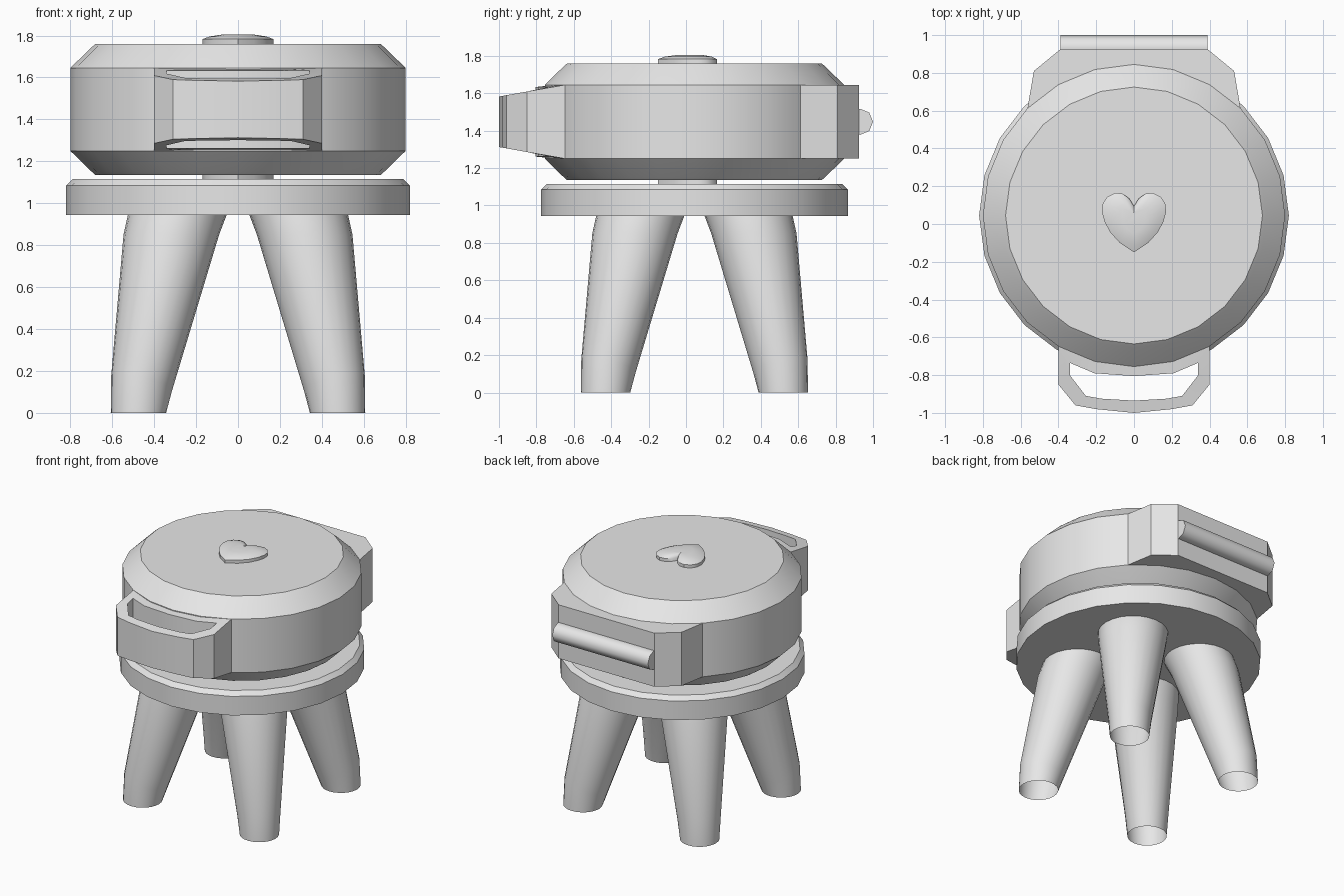
import bpy, bmesh, math
from math import sin, cos, pi

if "Cube" in bpy.data.objects:
    bpy.data.objects.remove(bpy.data.objects["Cube"])

CY = 0.045      # centre line of the round parts
MID = 1.4475    # mirror height of the case

grey = bpy.data.materials.new("light grey")
grey.diffuse_color = (0.8, 0.8, 0.8, 1)
grey.use_nodes = True
grey.node_tree.nodes["Principled BSDF"].inputs["Base Color"].default_value = grey.diffuse_color


def finish(name, bm, angle=30):
    bmesh.ops.recalc_face_normals(bm, faces=bm.faces)
    me = bpy.data.meshes.new(name)
    bm.to_mesh(me)
    bm.free()
    ob = bpy.data.objects.new(name, me)
    bpy.context.collection.objects.link(ob)
    me.materials.append(grey)
    bpy.ops.object.select_all(action='DESELECT')
    ob.select_set(True)
    bpy.context.view_layer.objects.active = ob
    bpy.ops.object.shade_smooth_by_angle(angle=math.radians(angle))
    return ob


def loft(name, rings, caps=(True, True), wrap=False, angle=30):
    """Skin a stack of equal-length point rings."""
    bm = bmesh.new()
    vs = [[bm.verts.new(p) for p in r] for r in rings]
    n = len(vs[0])
    pairs = list(zip(vs, vs[1:])) + ([(vs[-1], vs[0])] if wrap else [])
    for a, b in pairs:
        for i in range(n):
            j = (i + 1) % n
            bm.faces.new((a[i], a[j], b[j], b[i]))
    if caps[0]:
        bm.faces.new(vs[0][::-1])
    if caps[1]:
        bm.faces.new(vs[-1])
    return finish(name, bm, angle)


def circle(r, z, cx=0, cy=CY, n=24):
    return [(cx + r * cos(2 * pi * i / n), cy + r * sin(2 * pi * i / n), z) for i in range(n)]


def mirrored(half):
    """Close a half outline that starts and ends on x = 0."""
    return half + [(-x, y) for x, y in half[-2:0:-1]]


def at(pts, z):
    return [(x, y, z) for x, y in pts]


# round seat
loft("seat", [circle(r, z) for r, z in ((0.82, 0.945), (0.82, 1.085), (0.79, 1.115))])

# round case with chamfered top and bottom
half = [(0.68, 0.3125), (0.70, 0.295), (0.80, 0.1975)]
prof = [(r, MID - h) for r, h in half] + [(r, MID + h) for r, h in half[::-1]]
loft("case", [circle(r, z) for r, z in prof])

# domed hearts above and below the case
heart = mirrored([(0, 0.095), (0.025, 0.135), (0.06, 0.16), (0.10, 0.165), (0.14, 0.145),
                  (0.165, 0.11), (0.17, 0.065), (0.155, 0.01), (0.125, -0.045),
                  (0.075, -0.10), (0, -0.15)])
for name, s in (("top_heart", 1), ("bottom_heart", -1)):
    loft(name, [at([(x * k, 0.03 + (y - 0.03) * k) for x, y in heart], MID + s * h)
                for k, h in ((1, 0.30), (1, 0.335), (0.8, 0.348), (0.45, 0.357))])

# hinge block at the back
block = mirrored([(0, 0.925), (0.39, 0.925), (0.53, 0.81), (0.566, 0.60), (0, 0.5)])
loft("hinge_block", [at(block, MID - 0.1975), at(block, MID + 0.1975)])

# hinge pin
loft("hinge_pin", [[(x, 0.93 + 0.07 * cos(i * pi / 4), MID + 0.07 * sin(i * pi / 4))
                    for i in range(8)] for x in (-0.39, 0.39)], angle=50)

# carry handle: tapering loop with an open slot
outer = mirrored([(0, -1), (0.2, -0.98), (0.31, -0.96), (0.4, -0.85),
                  (0.4, -0.645), (0.2, -0.70), (0, -0.72)])
inner = mirrored([(0, -0.935), (0.17, -0.925), (0.255, -0.91), (0.34, -0.80),
                  (0.34, -0.735), (0.21, -0.79), (0, -0.805)])


def handle_ring(pts, s, inside):
    ring = []
    for i, (x, y) in enumerate(pts):
        h = 0.1975 - 0.0625 * max(0, -0.65 - y) / 0.35
        if inside and 4 <= i <= 8:
            h = 0.186
        elif 5 <= i <= 7:
            h = 0.195
        ring.append((x, y, MID + s * h))
    return ring


loft("carry_handle", [handle_ring(outer, -1, False), handle_ring(outer, 1, False),
                      handle_ring(inner, 1, True), handle_ring(inner, -1, True)],
     caps=(False, False), wrap=True)

# four splayed tapering legs, open at the foot
for side, sx in (("left", -1), ("right", 1)):
    for end, sy in (("front", -1), ("back", 1)):
        rings = []
        for c, r, z, tilt in ((0.475, 0.132, 0, 0), (0.46, 0.145, 0.14, 0.05),
                              (0.318, 0.228, 0.85, 0), (0.288, 0.236, 0.95, 0)):
            ring = circle(r, z, sx * c, CY + sy * c)
            rings.append([(x, y, q + tilt * (sx * (x - sx * c) + sy * (y - CY - sy * c))
                           / (r * math.sqrt(2))) for x, y, q in ring])
        loft(f"{end}_{side}_leg", rings, caps=(False, True))
